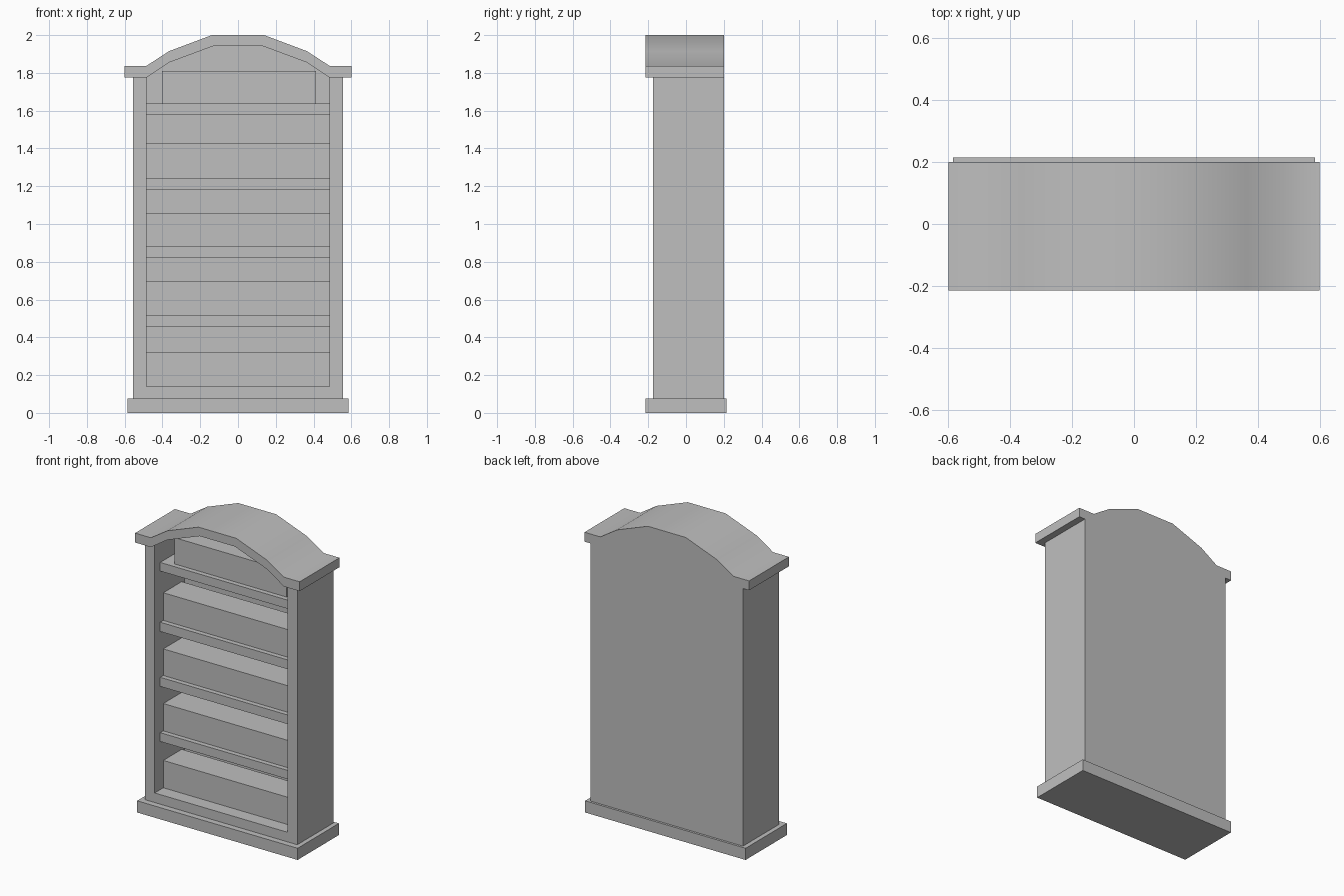
import bpy
import bmesh
import math

default = bpy.data.objects.get("Cube")
if default:
    bpy.data.objects.remove(default, do_unlink=True)

grey = bpy.data.materials.new("plain_grey")
grey.use_nodes = True
colour = (0.52, 0.52, 0.52, 1)
grey.diffuse_color = colour
grey.node_tree.nodes["Principled BSDF"].inputs["Base Color"].default_value = colour


def slab(name, outline, y0, y1):
    """Extrude an x-z outline from y0 back to y1."""
    bm = bmesh.new()
    face = bm.faces.new([bm.verts.new((x, y0, z)) for x, z in outline])
    out = bmesh.ops.extrude_face_region(bm, geom=[face])
    moved = [v for v in out["geom"] if isinstance(v, bmesh.types.BMVert)]
    bmesh.ops.translate(bm, verts=moved, vec=(0, y1 - y0, 0))
    bmesh.ops.recalc_face_normals(bm, faces=bm.faces)
    mesh = bpy.data.meshes.new(name)
    bm.to_mesh(mesh)
    bm.free()
    mesh.materials.append(grey)
    obj = bpy.data.objects.new(name, mesh)
    bpy.context.collection.objects.link(obj)
    return obj


def box(name, x0, x1, y0, y1, z0, z1):
    return slab(name, [(x0, z0), (x1, z0), (x1, z1), (x0, z1)], y0, y1)


def mirrored(half):
    """Complete a left-to-right line from its left half."""
    return half + [(-x, z) for x, z in reversed(half)]


FRONT, BACK, PANEL = -0.175, 0.2, 0.135
INNER, OUTER = 0.485, 0.555

# Plinth, bottom board and side posts
box("plinth", -0.585, 0.585, -0.215, 0.215, 0, 0.077)
box("bottom_board", -INNER, INNER, FRONT, BACK, 0.077, 0.14)
box("right_side", -OUTER, -INNER, FRONT, BACK, 0.077, 1.775)
box("left_side", INNER, OUTER, FRONT, BACK, 0.077, 1.775)

# Arched crown and the back panel that fits under it
top_line = mirrored([(-0.6, 1.837), (-INNER, 1.837), (-0.365, 1.915), (-0.138, 2.0)])
under_line = mirrored([(-0.6, 1.775), (-INNER, 1.775), (-0.365, 1.855), (-0.128, 1.943)])
crown = slab("arched_crown", under_line + top_line[::-1], -0.215, BACK)
slab("back_panel", [(-INNER, 0.14), (INNER, 0.14)] + under_line[1:-1][::-1], PANEL, BACK)

# Shelves, each with a block of books standing on the board below
shelves = [(0.457, 0.515), (0.82, 0.88), (1.182, 1.243), (1.58, 1.637)]
book_tops = [0.32, 0.695, 1.055, 1.425]
floor = 0.14
for i, ((low, high), top) in enumerate(zip(shelves, book_tops), 1):
    box(f"shelf_{i}", -INNER, INNER, -0.117, PANEL, low, high)
    box(f"books_{i}", -INNER, INNER, -0.085, 0.107, floor, top)
    floor = high
box("books_top", -0.402, 0.413, -0.085, 0.107, floor, 1.81)

# Smooth the arch while keeping its edges sharp
bpy.ops.object.select_all(action="DESELECT")
crown.select_set(True)
bpy.context.view_layer.objects.active = crown
bpy.ops.object.shade_smooth_by_angle(angle=math.radians(40))
